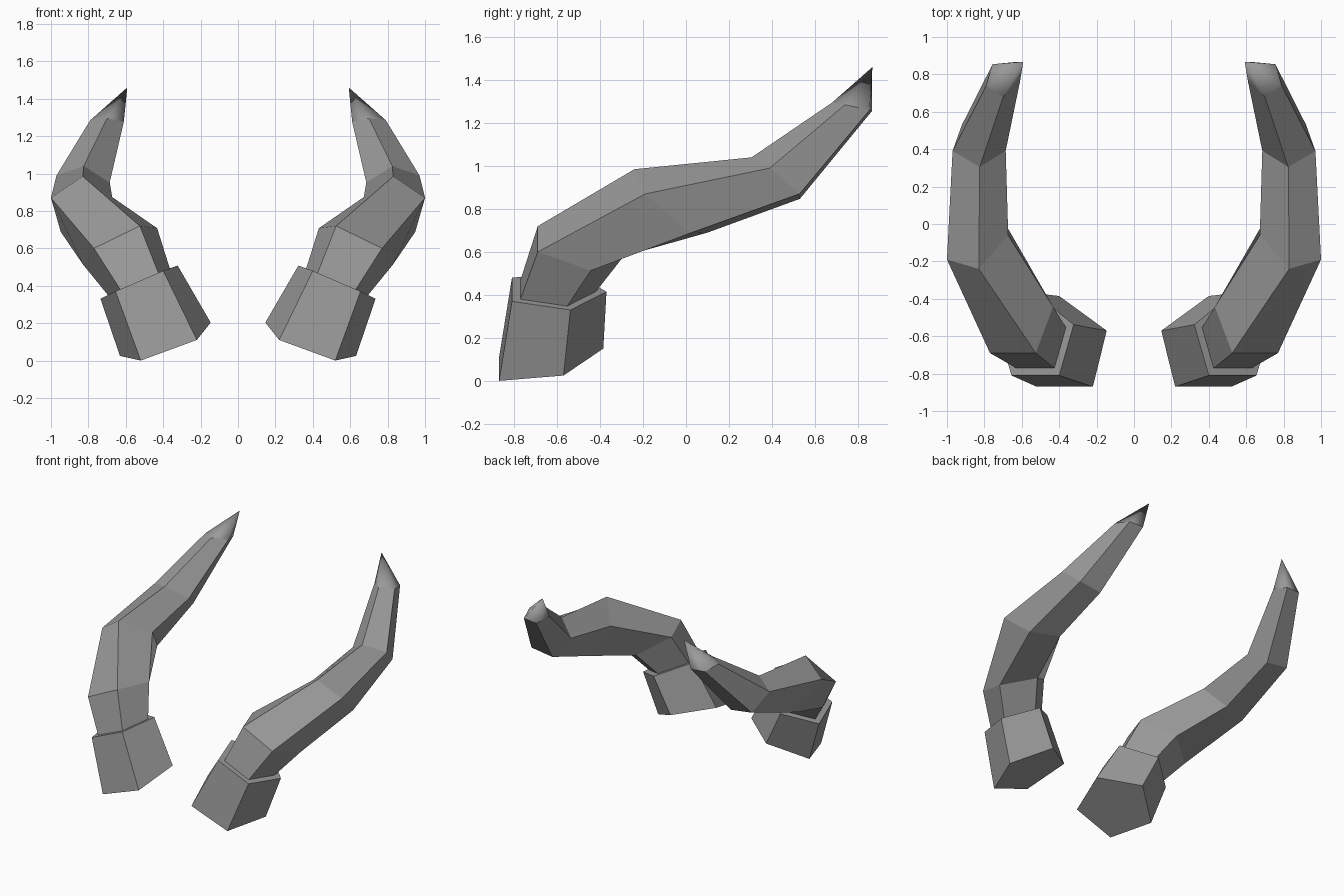
import bpy, bmesh
from mathutils import Vector

if "Cube" in bpy.data.objects:
    bpy.data.objects.remove(bpy.data.objects["Cube"])

PHI = 1.618

grey = bpy.data.materials.new("horn_grey")
grey.diffuse_color = (0.32, 0.32, 0.32, 1)
grey.use_nodes = True
grey.node_tree.nodes["Principled BSDF"].inputs["Base Color"].default_value = grey.diffuse_color


def pentagon(a, b, apex):
    """Regular pentagon from one edge (a, b) and the opposite corner."""
    a, b, apex = Vector(a), Vector(b), Vector(apex)
    mid = (a + b) / 2
    wide = mid + (apex - mid) / PHI
    half = (a - b) * PHI / 2
    return [a, b, wide - half, apex, wide + half]


def inset(ring, factor):
    centre = sum(ring, Vector()) / len(ring)
    return [centre + (p - centre) * factor for p in ring]


# Cuff at the root of the horn
cuff_bottom = pentagon((0.52, -0.87, 0.0), (0.22, -0.87, 0.11), (0.40, -0.385, 0.15))
cuff_top = pentagon((0.655, -0.81, 0.37), (0.40, -0.81, 0.48), (0.53, -0.37, 0.415))

# Cross-sections from the root to the tip
rings = [
    cuff_bottom,
    cuff_top,
    inset(cuff_top, 0.8),
    pentagon((0.77, -0.69, 0.60), (0.525, -0.69, 0.72), (0.62, -0.29, 0.58)),
    pentagon((1.0, -0.19, 0.87), (0.83, -0.24, 0.985), (0.745, 0.10, 0.69)),
    pentagon((0.97, 0.39, 0.99), (0.825, 0.305, 1.04), (0.745, 0.53, 0.847)),
    pentagon((0.79, 0.74, 1.285), (0.70, 0.68, 1.295), (0.645, 0.865, 1.255)),
]
tip = Vector((0.592, 0.867, 1.46))


def build_horn(name, side):
    bm = bmesh.new()

    def vert(p):
        return bm.verts.new((p.x * side, p.y, p.z))

    loops = [[vert(p) for p in ring] for ring in rings]
    bm.faces.new(loops[0])
    for low, high in zip(loops, loops[1:]):
        for i in range(5):
            j = (i + 1) % 5
            bm.faces.new((low[i], low[j], high[j], high[i]))
    # Softly shaded pointed tip
    point = vert(tip)
    for i in range(5):
        face = bm.faces.new((loops[-1][i], loops[-1][(i + 1) % 5], point))
        face.smooth = True
    bmesh.ops.recalc_face_normals(bm, faces=bm.faces)
    mesh = bpy.data.meshes.new(name)
    bm.to_mesh(mesh)
    bm.free()
    mesh.materials.append(grey)
    obj = bpy.data.objects.new(name, mesh)
    bpy.context.collection.objects.link(obj)


build_horn("right_horn", 1)
build_horn("left_horn", -1)
